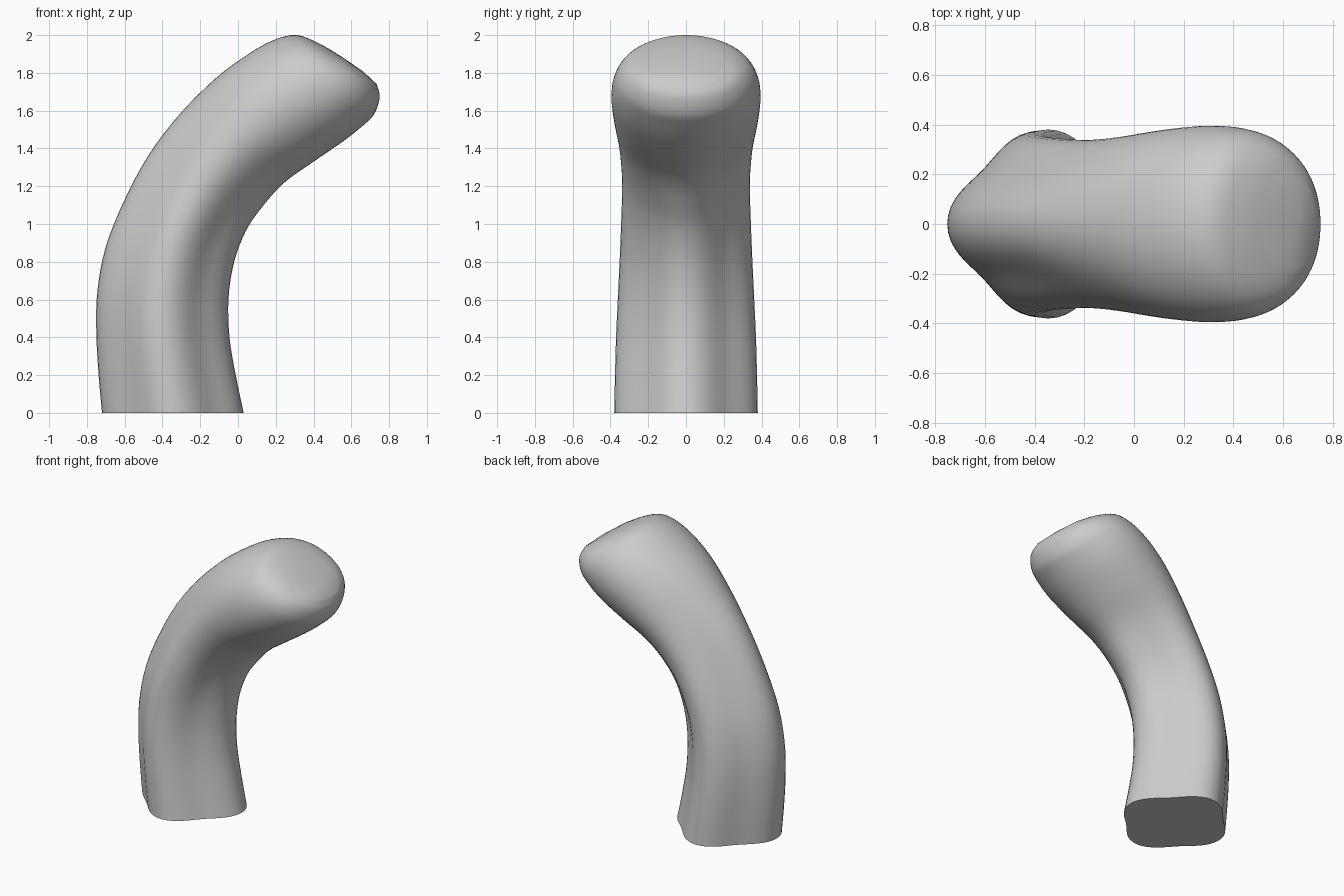
import bpy, bmesh, math

if "Cube" in bpy.data.objects:
    bpy.data.objects.remove(bpy.data.objects["Cube"])

# Section stations: outer x, outer z, inner x, inner z, half width in y, groove depth
STATIONS = [
    (-.72, .00, .03, .00, .38, .16),
    (-.738, .20, -.012, .20, .376, .16),
    (-.75, .42, -.045, .40, .37, .16),
    (-.745, .64, -.05, .61, .36, .16),
    (-.70, .88, -.02, .80, .35, .16),
    (-.60, 1.13, .04, .96, .342, .15),
    (-.47, 1.37, .12, 1.08, .338, .12),
    (-.31, 1.58, .24, 1.215, .352, .07),
    (-.12, 1.77, .40, 1.33, .38, .02),
    (.04, 1.89, .56, 1.44, .395, 0),
    (.18, 1.97, .66, 1.52, .385, 0),
    (.31, 2.0, .72, 1.58, .35, 0),
    (.44, 1.95, .75, 1.67, .28, 0),
    (.55, 1.885, .735, 1.74, .18, 0),
]
TIP = (.66, 0, 1.81)
SIDES, STEPS = 64, 4


def smooth_rows(rows, steps):
    """Catmull-Rom interpolation between the stations."""
    pts = [tuple(2 * a - b for a, b in zip(rows[0], rows[1]))] + rows
    pts.append(tuple(2 * a - b for a, b in zip(rows[-1], rows[-2])))
    out = []
    for i in range(1, len(pts) - 2):
        for s in range(steps):
            t = s / steps
            out.append([.5 * (2 * b + (c - a) * t + (2 * a - 5 * b + 4 * c - d) * t * t
                              + (3 * b - a - 3 * c + d) * t ** 3)
                        for a, b, c, d in zip(*pts[i - 1:i + 3])])
    return out + [list(rows[-1])]


bm = bmesh.new()
rings = []
# Four-lobed rings along the bend, turning round in the head
for ox, oz, ix, iz, half, groove in smooth_rows(STATIONS, STEPS):
    cx, cz, ax, az = (ox + ix) / 2, (oz + iz) / 2, (ix - ox) / 2, (iz - oz) / 2
    ring = []
    for i in range(SIDES):
        a = 2 * math.pi * i / SIDES
        f = 1 - max(groove, 0) * (1 - math.cos(4 * a)) / 2
        c, s = f * math.cos(a), f * math.sin(a)
        ring.append(bm.verts.new((cx + ax * c, half * s, cz + az * c)))
    rings.append(ring)

# Side skin
for lo, hi in zip(rings, rings[1:]):
    for i in range(SIDES):
        j = (i + 1) % SIDES
        bm.faces.new((lo[i], lo[j], hi[j], hi[i]))

# Flat base and rounded tip
bm.faces.new(rings[0][::-1])
tip = bm.verts.new(TIP)
for i in range(SIDES):
    bm.faces.new((rings[-1][i], rings[-1][(i + 1) % SIDES], tip))
bmesh.ops.recalc_face_normals(bm, faces=bm.faces)

mesh = bpy.data.meshes.new("curved_handle")
bm.to_mesh(mesh)
bm.free()
obj = bpy.data.objects.new("curved_handle", mesh)
bpy.context.collection.objects.link(obj)
bpy.context.view_layer.objects.active = obj
obj.select_set(True)
bpy.ops.object.shade_smooth_by_angle(angle=math.radians(50))
